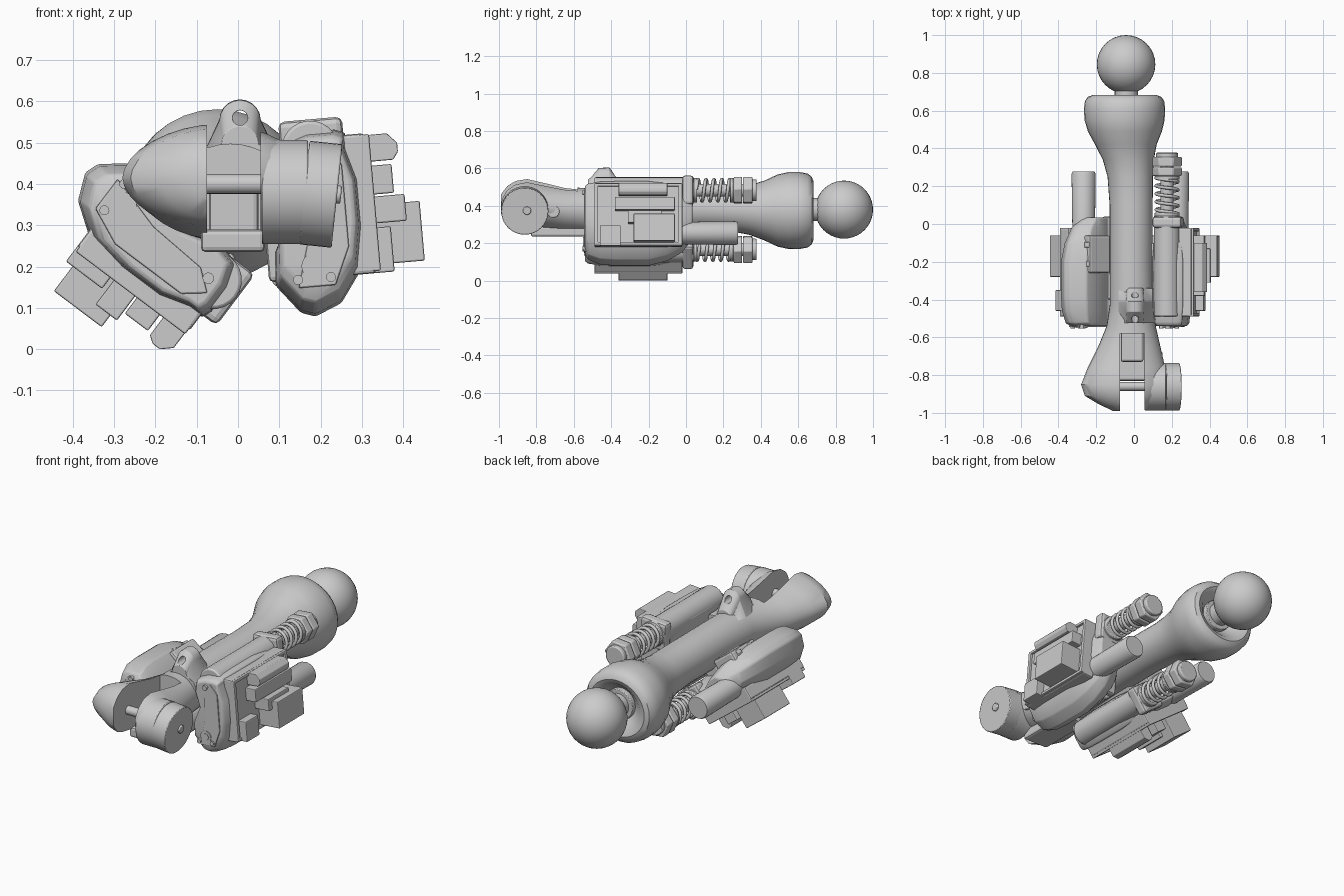
import bpy, bmesh
from math import cos, sin, pi, radians
from mathutils import Matrix

if "Cube" in bpy.data.objects:
    bpy.data.objects.remove(bpy.data.objects["Cube"])

I = Matrix.Identity(4)

def make(name, bm, mat=I, smooth=True, bevel=0):
    bmesh.ops.recalc_face_normals(bm, faces=bm.faces)
    me = bpy.data.meshes.new(name)
    bm.to_mesh(me)
    bm.free()
    ob = bpy.data.objects.new(name, me)
    bpy.context.collection.objects.link(ob)
    ob.matrix_world = mat
    bpy.ops.object.select_all(action='DESELECT')
    bpy.context.view_layer.objects.active = ob
    ob.select_set(True)
    if bevel:
        m = ob.modifiers.new("bevel", 'BEVEL')
        m.width, m.segments, m.limit_method = bevel, 2, 'ANGLE'
    if smooth:
        bpy.ops.object.shade_smooth_by_angle(angle=radians(35))
    return ob

def loft(name, rings, mat=I, smooth=True, bevel=0):
    bm = bmesh.new()
    vs = [[bm.verts.new(p) for p in r] for r in rings]
    n = len(vs[0])
    for a, b in zip(vs, vs[1:]):
        for i in range(n):
            bm.faces.new((a[i], a[(i+1) % n], b[(i+1) % n], b[i]))
    bm.faces.new(vs[0])
    bm.faces.new(vs[-1])
    return make(name, bm, mat, smooth, bevel)

def box(name, x, y, z, mat=I, bevel=0.004):
    ring = lambda yy: [(x[0], yy, z[0]), (x[1], yy, z[0]), (x[1], yy, z[1]), (x[0], yy, z[1])]
    return loft(name, [ring(y[0]), ring(y[1])], mat, False, bevel)

def circle(y, cx, cz, r, n, rz=None, e=1.0):
    rz = rz or r
    f = lambda t: (abs(t) ** e) * (1 if t >= 0 else -1)
    return [(cx + r*f(cos(2*pi*i/n)), y, cz + rz*f(sin(2*pi*i/n))) for i in range(n)]

def rod(name, c, y0, y1, r, mat=I, n=24, bevel=0.004):
    return loft(name, [circle(y0, *c, r, n), circle(y1, *c, r, n)], mat, True, bevel)

def cross_rod(name, x0, x1, y, z, r, n=32, tilt=0):
    # rod along x about its own middle, optionally tipped outward at the top
    m = (Matrix.Translation(((x0+x1)/2, y, z)) @ Matrix.Rotation(radians(tilt), 4, 'Y')
         @ Matrix.Rotation(-pi/2, 4, 'Z'))
    return rod(name, (0, 0), (x0-x1)/2, (x1-x0)/2, r, m, n)

def cut(ob, cutter):
    m = ob.modifiers.new("cut", 'BOOLEAN')
    m.object, m.operation, m.solver = cutter, 'DIFFERENCE', 'EXACT'
    bpy.ops.object.select_all(action='DESELECT')
    bpy.context.view_layer.objects.active = ob
    ob.select_set(True)
    bpy.ops.object.modifier_apply(modifier=m.name)
    bpy.data.objects.remove(cutter)
    bpy.ops.object.shade_smooth_by_angle(angle=radians(35))

# Limb body: y, centre x, half width, centre z, half height, squareness
sections = [
    (-.99, -.03, .08, .41, .06, 1), (-.955, -.04, .145, .41, .1, 1.05), (-.91, -.05, .21, .415, .12, 1.1),
    (-.85, -.05, .23, .415, .13, 1.1), (-.76, -.04, .205, .395, .13, 1.05), (-.65, -.025, .165, .38, .122, 1),
    (-.54, -.015, .13, .375, .12, 1), (-.42, -.012, .115, .38, .12, 1), (-.2, -.015, .114, .385, .115, 1),
    (.1, -.015, .114, .385, .112, 1), (.25, -.02, .12, .38, .118, 1), (.34, -.03, .135, .378, .133, 1),
    (.42, -.043, .163, .375, .16, 1), (.49, -.048, .196, .375, .193, 1), (.55, -.05, .212, .375, .206, 1),
    (.61, -.05, .215, .375, .205, 1), (.65, -.05, .21, .375, .198, 1), (.673, -.05, .195, .375, .18, 1),
    (.682, -.05, .17, .375, .155, 1), (.672, -.047, .14, .376, .13, 1), (.645, -.043, .11, .378, .105, 1),
    (.62, -.04, .08, .38, .08, 1)]
body = loft("limb_body", [circle(y, cx, cz, rx, 32, rz, e) for y, cx, rx, cz, rz, e in sections])
cut(body, box("fork_slot", (-.075, .055), (-1.2, -.58), (.1, .7), bevel=0))
cut(body, box("fork_right_face", (.165, .4), (-1.2, -.75), (.1, .7), bevel=0))

# Ball joint and neck
bm = bmesh.new()
bmesh.ops.create_uvsphere(bm, u_segments=32, v_segments=20, radius=.155)
make("joint_ball", bm, Matrix.Translation((-.042, .845, .38)))
rod("ball_neck", (-.04, .38), .6, .74, .062)
rod("neck_collar", (-.04, .38), .61, .65, .085)

# Fork hinge
cross_rod("hinge_arm", .058, .17, -.862, .38, .126, 40)
cross_rod("hinge_disc", .16, .24, -.862, .375, .126, 40, 6)
cross_rod("hinge_boss", .22, .25, -.85, .375, .022, 16, 6)
cross_rod("hinge_pin", -.12, .1, -.86, .4, .024, 20)
cross_rod("arm_bolt", .06, .15, -.71, .37, .034, 16)
box("fork_stop", (-.07, .05), (-.73, -.56), (.26, .40), bevel=.012)
box("fork_underside", (-.09, .065), (-.83, -.5), (.235, .29), bevel=.012)

# Eyelet lug on top
def lug_ring(y, top, w):
    arc = [(.005 + w*cos(pi*i/10), y, top - w + w*sin(pi*i/10)) for i in range(11)]
    return arc + [(-.085, y, .47), (-.1, y, .43), (.11, y, .43), (.095, y, .47)]
lug = loft("top_lug", [lug_ring(-.525, .54, .045), lug_ring(-.465, .603, .05),
                       lug_ring(-.41, .605, .05), lug_ring(-.34, .515, .045)], bevel=.006)
cut(lug, rod("lug_hole", (.005, .56), -.6, -.3, .018, bevel=0))

# Side pack in local axes: x outward, y along the limb, z across
SHELL = [(-.20, -.10), (-.205, -.18), (-.15, -.25), (-.115, -.262), (-.05, -.235), (0, -.165), (.018, -.06),
         (.018, .06), (-.005, .14), (-.005, .175), (-.03, .185), (-.10, .185), (-.16, .165), (-.175, .10), (-.15, 0)]

def side_pack(side, ox, oz, ang):
    m = Matrix.Translation((ox, 0, oz)) @ Matrix.Rotation(-radians(ang), 4, 'Y')
    nm = lambda s: side + "_" + s
    # curved housing
    px, pz = -.08, .06
    loft(nm("housing"), [[(px + (x-px)*k, y, pz + (z-pz)*k) for x, z in SHELL]
         for y, k in ((-.54, .80), (-.525, .90), (-.46, .98), (-.38, 1), (-.2, 1), (-.1, .92), (-.02, .78), (.035, .55))],
         m, True, .006)
    # front face plate and its bolts
    loft(nm("front_plate"), [[(x, y, z) for x, z in ((-.15, -.19), (-.06, -.19), (-.02, -.1), (-.02, .1),
         (-.06, .15), (-.1, .1), (-.11, -.05))] for y in (-.546, -.45)], m, False, .004)
    for c, r, n in (((-.107, -.14), .032, 16), ((-.107, -.14), .02, 6), ((-.15, -.17), .012, 12), ((-.07, -.17), .012, 12),
                    ((-.09, .13), .014, 12)):
        rod(nm("front_bolt"), c, -.556 + r*.2, -.45, r, m, n, 0)
    # outer panel with stacked blocks
    box(nm("panel"), (-.03, .04), (-.49, -.02), (-.17, .17), m, .008)
    for z in (-.165, .15):
        box(nm("panel_rail"), (.02, .052), (-.49, -.02), (z, z+.017), m)
    for y in (-.49, -.04):
        box(nm("panel_rail"), (.02, .052), (y, y+.02), (-.165, .165), m)
    blk = [(.03, .1), (.105, .1), (.118, .118), (.118, .14), (.095, .165), (.03, .165)]
    loft(nm("chamfer_block"), [[(x, y, z) for x, z in blk] for y in (-.36, -.1)], m, False, .003)
    box(nm("middle_block"), (.02, .10), (-.38, -.06), (.02, .09), m)
    box(nm("large_block"), (.02, .16), (-.28, -.06), (-.15, -.005), m)
    box(nm("step_block"), (.02, .125), (-.31, -.13), (-.05, .015), m)
    box(nm("low_block"), (.0, .085), (-.46, -.35), (-.17, -.06), m)
    # exhaust tube
    t = (-.06, -.091)
    loft(nm("tube"), [circle(y, *t, r, 28) for y, r in ((-.3, .056), (.265, .064), (.278, .058))], m, True)
    # damper barrel, rod, nuts and coil spring
    s = (-.093, .142)
    rod(nm("damper_barrel"), s, -.49, .045, .07, m, 24, .008)
    box(nm("damper_cap"), (-.165, -.01), (-.02, .04), (.06, .215), m, .015)
    rod(nm("damper_rod"), s, 0, .375, .034, m)
    rod(nm("spring_seat"), s, .04, .06, .066, m)
    rod(nm("washer"), s, .235, .255, .066, m)
    for y0, y1, r in ((.255, .30, .08), (.305, .355, .08), (.35, .378, .058)):
        rod(nm("nut"), s, y0, y1, r, m, 6 if r > .06 else 24, .006)
    cu = bpy.data.curves.new(nm("coil_spring"), 'CURVE')
    cu.dimensions, cu.bevel_depth, cu.bevel_resolution = '3D', .009, 2
    sp = cu.splines.new('POLY')
    n, turns = 100, 4.5
    sp.points.add(n)
    for i in range(n + 1):
        a = 2*pi*turns*i/n
        sp.points[i].co = (s[0] + .058*cos(a), .055 + .19*i/n, s[1] + .058*sin(a), 1)
    ob = bpy.data.objects.new(nm("coil_spring"), cu)
    bpy.context.collection.objects.link(ob)
    ob.matrix_world = m
    # bracket tying the pack to the limb
    box(nm("bracket"), (-.22, -.13), (-.26, -.06), (-.17, -.03), m, .012)
    for y in (-.21, -.11):
        rod(nm("bracket_bolt"), (-.195, -.165), y-.015, y+.015, .018, m, 12)
    box(nm("link"), (-.24, -.12), (-.4, -.1), (.0, .09), m, .01)

side_pack("right", .28, .35, 5)
side_pack("left", -.23, .178, 233)
